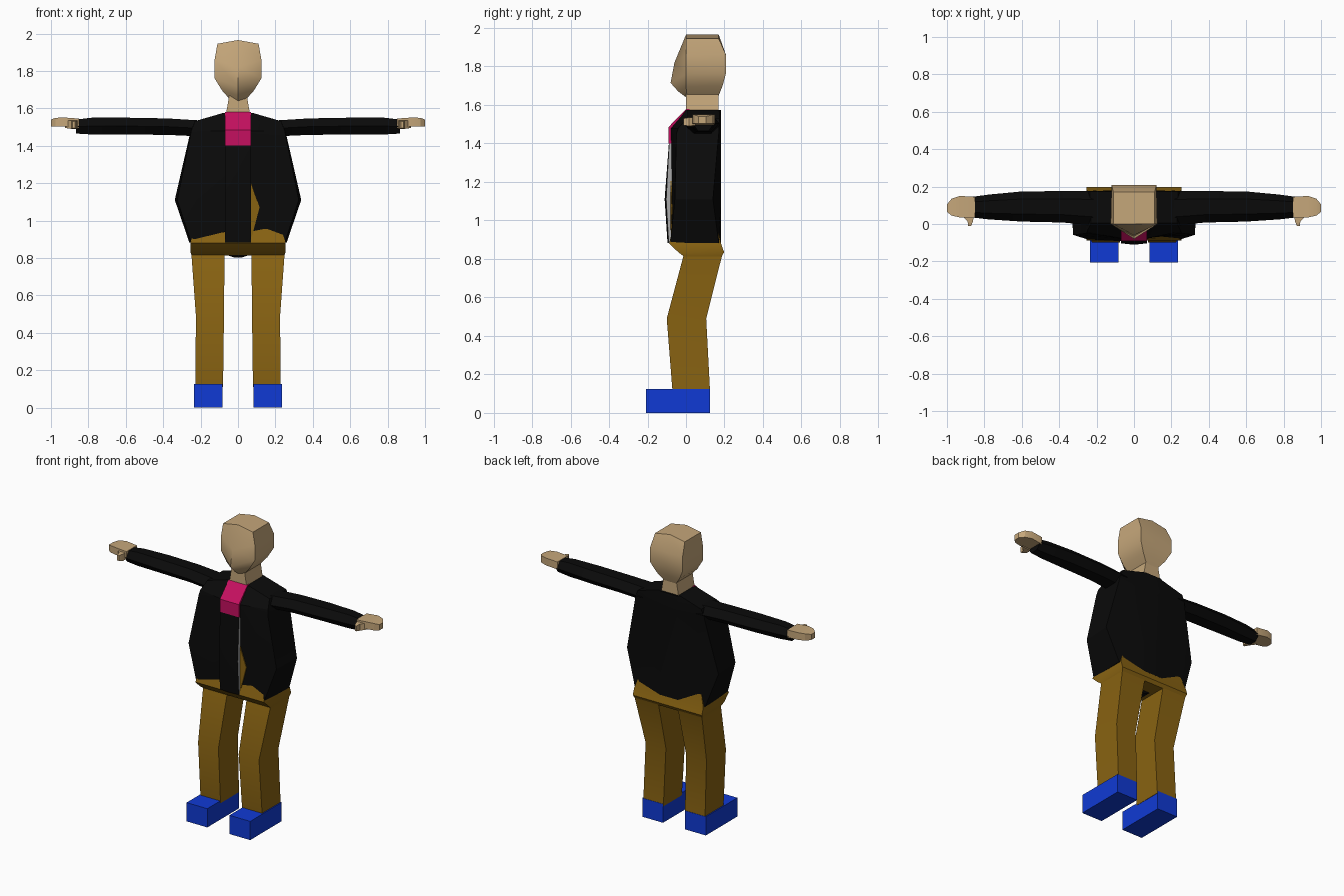
import bpy, bmesh, math
from mathutils import Vector


def material(name, rgb):
    m = bpy.data.materials.new(name)
    m.diffuse_color = (*rgb, 1)
    return m


SKIN = material("skin", (0.56, 0.385, 0.195))
BLACK = material("jacket black", (0.003, 0.003, 0.003))
GREY = material("lining grey", (0.4, 0.4, 0.4))
BROWN = material("trouser brown", (0.25, 0.125, 0.006))
PINK = material("shirt pink", (0.56, 0.005, 0.115))
BLUE = material("shoe blue", (0.005, 0.042, 0.66))


def loft(name, rings, mats, rule=None, angle=25):
    """Skin equal-length point rings into a closed solid."""
    bm = bmesh.new()
    vs = [[bm.verts.new(p) for p in r] for r in rings]
    n = len(rings[0])
    for a, b in zip(vs, vs[1:]):
        for i in range(n):
            j = (i + 1) % n
            bm.faces.new((a[i], a[j], b[j], b[i]))
    bm.faces.new(vs[0])
    bm.faces.new(vs[-1])
    bmesh.ops.recalc_face_normals(bm, faces=bm.faces)
    bm.normal_update()
    if rule:
        for f in bm.faces:
            f.material_index = rule(f)
    me = bpy.data.meshes.new(name)
    bm.to_mesh(me)
    bm.free()
    for m in mats:
        me.materials.append(m)
    ob = bpy.data.objects.new(name, me)
    bpy.context.collection.objects.link(ob)
    bpy.ops.object.select_all(action='DESELECT')
    ob.select_set(True)
    bpy.context.view_layer.objects.active = ob
    bpy.ops.object.shade_smooth_by_angle(angle=math.radians(angle))
    return ob


def rect(x0, x1, y0, y1, z):
    return [(x0, y0, z), (x1, y0, z), (x1, y1, z), (x0, y1, z)]


def slab(name, points, mat, depth=0.006):
    """Thin plate facing the front."""
    return loft(name, [points, [(x, y + depth, z) for x, y, z in points]], [mat])


# Head: pentagonal section with a ridge down the middle of the face
head = []
for fy, fz, sw, sy, sz, bw, by, bz in [
        (0.0, 1.965, 0.11, 0.0, 1.945, 0.11, 0.17, 1.945),
        (-0.06, 1.82, 0.125, 0.0, 1.86, 0.12, 0.208, 1.86),
        (-0.08, 1.715, 0.125, 0.0, 1.76, 0.12, 0.208, 1.765),
        (-0.04, 1.67, 0.085, 0.0, 1.695, 0.085, 0.19, 1.70),
        (0.0, 1.64, 0.045, 0.005, 1.65, 0.045, 0.17, 1.65)]:
    head.append([(0, fy, fz), (sw, sy, sz), (bw, by, bz),
                 (0, by, max(bz, 1.965) if bz > 1.9 else bz),
                 (-bw, by, bz), (-sw, sy, sz)])
loft("head", head, [SKIN], angle=35)
loft("neck", [rect(-0.045, 0.045, 0, 0.17, 1.68),
              rect(-0.065, 0.065, 0, 0.17, 1.565)], [SKIN])

# Jacket body: right half of each ring, mirrored, with a raised left hem
jacket = []
for z, inner, fx, fy, bx, by in [
        (0.882, -0.072, 0.25, -0.082, 0.26, 0.17),
        (1.11, -0.072, 0.325, -0.058, 0.338, 0.14),
        (1.45, -0.078, 0.255, -0.05, 0.26, 0.17),
        (1.48, -0.078, 0.25, -0.04, 0.255, 0.172),
        (1.53, -0.035, 0.23, 0.005, 0.235, 0.175),
        (1.575, 0.0, 0.08, 0.005, 0.08, 0.172)]:
    hem = 0.06 if z < 0.9 else 0
    left_y = inner - (0.02 if z == 1.11 else 0)
    jacket.append([(0.065, inner, z), (fx, fy, z), (bx, by, z), (0.06, 0.182, z),
                   (-0.06, 0.182, z), (-bx, by, z), (-fx, fy, z),
                   (-0.065, left_y, z + hem)])
loft("jacket_body", jacket, [BLACK])

# Front placket with its exposed lining edge
placket = []
for z, edge, mid in [(1.40, -0.088, -0.089), (1.11, -0.103, -0.111), (0.882, -0.09, -0.096)]:
    placket.append([(-0.07, edge, z), (0, mid, z), (0.07, edge, z),
                    (0.07, -0.06, z), (-0.07, -0.06, z)])
loft("jacket_placket", placket, [BLACK, GREY], lambda f: 1 if f.normal.x > 0.9 else 0)

# Shirt collar: side profile pushed across the chest
collar = [(0.02, 1.579), (0.0, 1.579), (-0.091, 1.485), (-0.091, 1.40), (-0.06, 1.40)]
loft("shirt_front", [[(x, y, z) for y, z in collar] for x in (-0.07, 0.07)], [PINK])

# Trouser cloth showing through the open jacket
slab("jacket_opening", [(0.068, -0.081, 1.21), (0.115, -0.077, 1.07), (0.068, -0.079, 0.89)], BROWN)

# Hips
loft("hips", [rect(-0.23, 0.23, -0.068, 0.165, 0.955),
              rect(-0.255, 0.255, -0.088, 0.182, 0.88),
              rect(-0.255, 0.255, -0.04, 0.198, 0.835),
              rect(-0.248, 0.248, -0.01, 0.185, 0.812)], [BROWN])
loft("jacket_tail", [rect(-0.07, 0.07, 0.0, 0.1, 0.82),
                     rect(-0.02, 0.02, 0.02, 0.08, 0.802)], [BLACK])


def hexagon(x, y0, y1, z0, z1):
    d, m = (y1 - y0) * 0.25, (z0 + z1) / 2
    return [(x, y0, m), (x, y0 + d, z0), (x, y1 - d, z0),
            (x, y1, m), (x, y1 - d, z1), (x, y0 + d, z1)]


def box_ring(x, y0, y1, z0, z1):
    return [(x, y0, z0), (x, y1, z0), (x, y1, z1), (x, y0, z1)]


# Limbs, built once per side
for side, s in (("right", 1), ("left", -1)):
    def limb(name, rings, mat, **kw):
        loft(f"{side}_{name}", [[(s * x, y, z) for x, y, z in r] for r in rings], [mat], **kw)

    limb("sleeve", [hexagon(0.20, -0.01, 0.178, 1.45, 1.535),
                    hexagon(0.38, 0.008, 0.176, 1.458, 1.546),
                    hexagon(0.60, 0.013, 0.174, 1.46, 1.55),
                    hexagon(0.78, 0.025, 0.157, 1.46, 1.55),
                    hexagon(0.865, 0.035, 0.145, 1.465, 1.54)], BLACK, angle=30)
    limb("hand", [box_ring(0.85, 0.035, 0.145, 1.495, 1.545),
                  box_ring(0.93, 0.035, 0.15, 1.503, 1.551),
                  box_ring(0.975, 0.045, 0.135, 1.503, 1.549),
                  box_ring(1.0, 0.065, 0.105, 1.503, 1.54)], SKIN)
    limb("thumb", [[(0.858, 0.05, 1.49), (0.925, 0.05, 1.495),
                    (0.925, 0.05, 1.535), (0.858, 0.05, 1.535)],
                   [(0.86, 0.015, 1.488), (0.89, 0.015, 1.49),
                    (0.89, 0.015, 1.535), (0.86, 0.015, 1.535)],
                   [(0.872, -0.012, 1.495), (0.886, -0.012, 1.495),
                    (0.886, -0.012, 1.53), (0.872, -0.012, 1.53)]], SKIN)
    limb("trouser_leg", [rect(0.072, 0.249, -0.012, 0.188, 0.82),
                         rect(0.075, 0.225, -0.10, 0.105, 0.49),
                         rect(0.08, 0.228, -0.07, 0.125, 0.11)], BROWN)
    limb("shoe", [rect(0.082, 0.235, -0.207, 0.126, 0.0),
                  rect(0.082, 0.235, -0.207, 0.126, 0.125)], BLUE)
